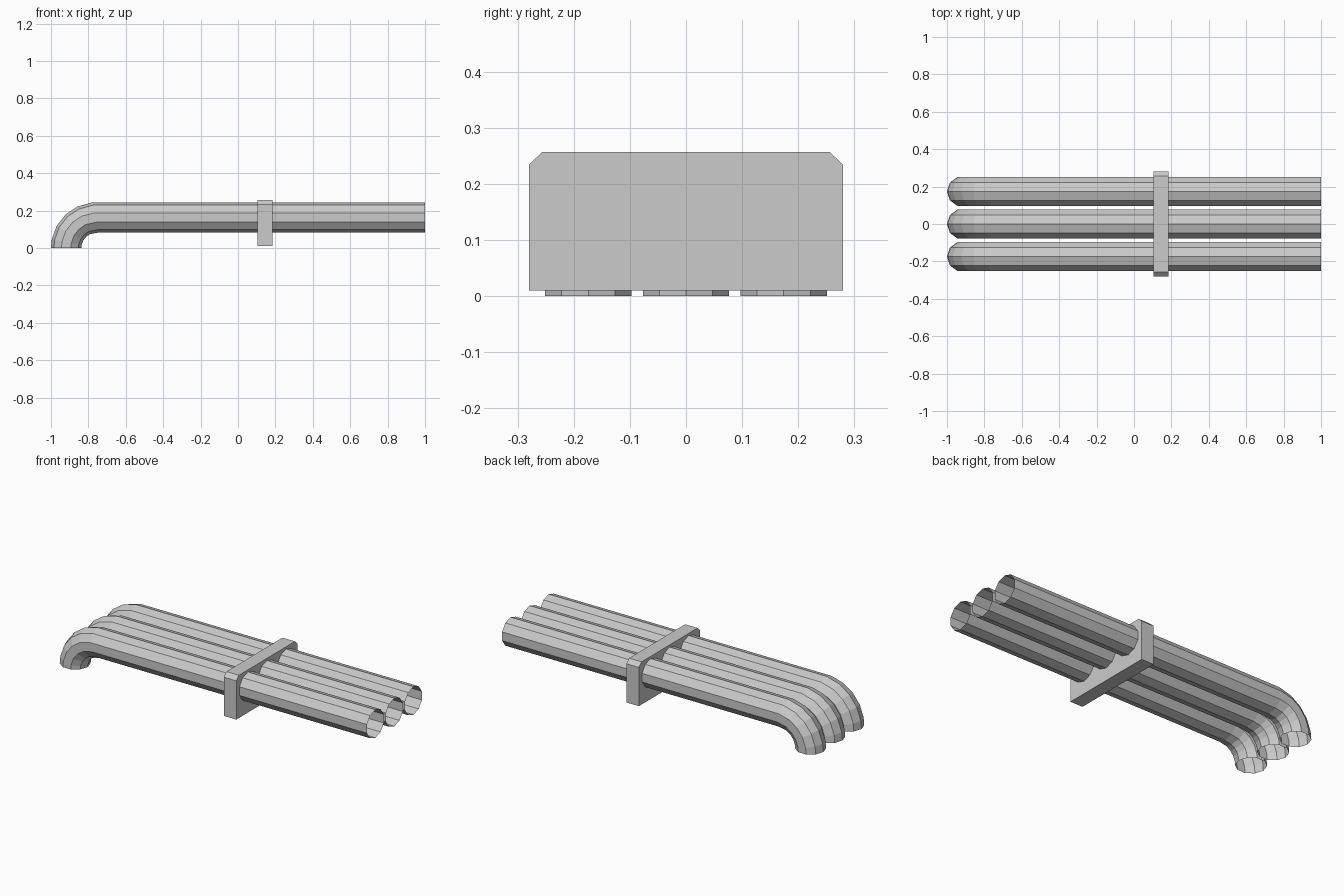
import bpy, bmesh, math

if "Cube" in bpy.data.objects:
    bpy.data.objects.remove(bpy.data.objects["Cube"])

R, SIDES, HEIGHT = 0.081, 10, 0.1635


def mesh_object(name, bm):
    bmesh.ops.recalc_face_normals(bm, faces=bm.faces[:])
    me = bpy.data.meshes.new(name)
    bm.to_mesh(me)
    bm.free()
    ob = bpy.data.objects.new(name, me)
    bpy.context.collection.objects.link(ob)
    return ob


# Open ten-sided pipe: flat foot, elbow, then straight run
def pipe(name, y):
    bend = HEIGHT
    cx = -1 + R + bend
    # each ring: centre x, centre z, tilt of the ring plane
    rings = [(-1 + R, 0, 0)]
    for deg in (11, 29, 47, 65, 80):
        a = math.radians(deg)
        rings.append((cx - bend * math.cos(a), bend * math.sin(a), a))
    rings[-1] = (-0.762, HEIGHT, math.radians(79))
    rings.append((1.0, HEIGHT, math.pi / 2))
    bm = bmesh.new()
    loops = []
    for x, z, a in rings:
        loop = []
        for i in range(SIDES):
            t = 2 * math.pi * i / SIDES
            # stretch mitred end so the straight run keeps its section
            out = R * math.cos(t) / (math.sin(a) if a > 1.3 else 1)
            loop.append(bm.verts.new((x - out * math.cos(a), y + R * math.sin(t),
                                      z + out * math.sin(a))))
        loops.append(loop)
    for p, q in zip(loops, loops[1:]):
        for i in range(SIDES):
            j = (i + 1) % SIDES
            bm.faces.new((p[i], p[j], q[j], q[i]))
    return mesh_object(name, bm)


for label, y in (("front", -0.174), ("middle", 0.0), ("back", 0.174)):
    pipe(label + "_pipe", y)

# Bracket plate with chamfered top corners
profile = [(-0.28, 0.01), (0.28, 0.01), (0.28, 0.234), (0.256, 0.257),
           (-0.256, 0.257), (-0.28, 0.234)]
bm = bmesh.new()
face = bm.faces.new([bm.verts.new((0.105, y, z)) for y, z in profile])
ext = bmesh.ops.extrude_face_region(bm, geom=[face], use_keep_orig=True)
bmesh.ops.translate(bm, vec=(0.08, 0, 0),
                    verts=[v for v in ext["geom"] if isinstance(v, bmesh.types.BMVert)])
mesh_object("pipe_bracket", bm)
